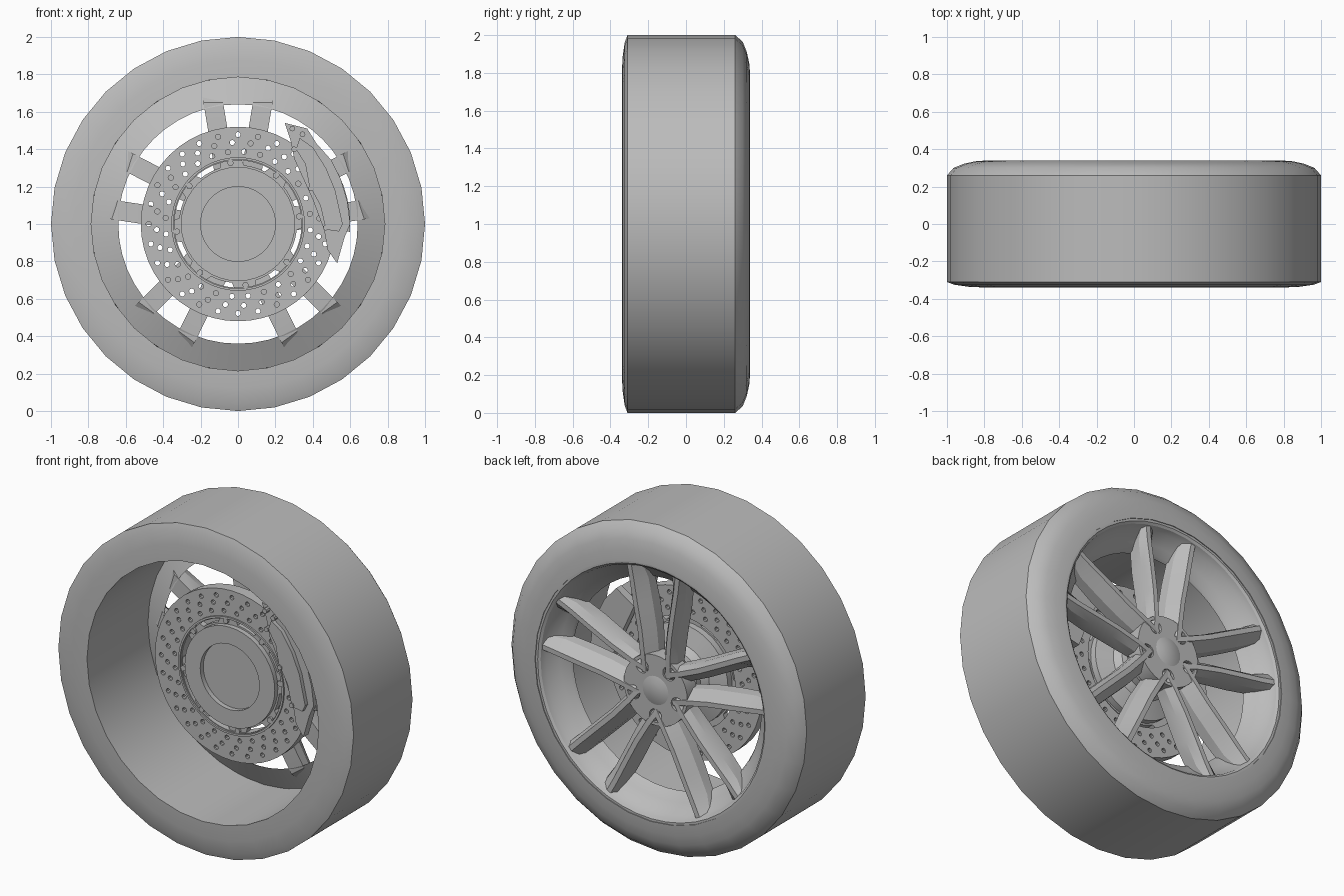
import bpy, bmesh
from math import sin, cos, pi, radians
from mathutils import Matrix, Vector

cube = bpy.data.objects.get("Cube")
if cube:
    bpy.data.objects.remove(cube)

grey = bpy.data.materials.new("plain grey")
grey.use_nodes = True
grey.diffuse_color = (0.5, 0.5, 0.5, 1)
grey.node_tree.nodes["Principled BSDF"].inputs["Base Color"].default_value = (0.5, 0.5, 0.5, 1)

CENTRE = Vector((0, 0, 1))


def finish(ob, angle=30):
    ob.data.materials.clear()
    ob.data.materials.append(grey)
    bpy.ops.object.select_all(action='DESELECT')
    ob.select_set(True)
    bpy.context.view_layer.objects.active = ob
    bpy.ops.object.shade_smooth_by_angle(angle=radians(angle))
    return ob


def from_bmesh(name, bm, angle=30):
    bmesh.ops.remove_doubles(bm, verts=bm.verts, dist=0.0005)
    bmesh.ops.recalc_face_normals(bm, faces=bm.faces)
    me = bpy.data.meshes.new(name)
    bm.to_mesh(me)
    bm.free()
    ob = bpy.data.objects.new(name, me)
    ob.location = CENTRE
    bpy.context.collection.objects.link(ob)
    return finish(ob, angle)


def revolve(name, profile, steps=32, closed=True):
    """Spin a (radius, y) profile round the axle."""
    bm = bmesh.new()
    vs = [bm.verts.new((r, y, 0)) for r, y in profile]
    es = [bm.edges.new(p) for p in zip(vs, vs[1:])]
    if closed:
        es.append(bm.edges.new((vs[-1], vs[0])))
    bmesh.ops.spin(bm, geom=vs + es, cent=(0, 0, 0), axis=(0, 1, 0),
                   angle=2 * pi, steps=steps, use_merge=True)
    return from_bmesh(name, bm)


def circle(r, n, cx=0, cz=0):
    return [(cx + r * cos(2 * pi * i / n), cz + r * sin(2 * pi * i / n)) for i in range(n)]


def polar(r, degrees):
    return r * cos(radians(degrees)), r * sin(radians(degrees))


def plate(name, outlines, y0, y1):
    """Flat slab between y0 and y1; inner outlines become holes."""
    cu = bpy.data.curves.new(name, 'CURVE')
    cu.dimensions, cu.fill_mode, cu.extrude = '2D', 'BOTH', (y1 - y0) / 2
    for pts in outlines:
        sp = cu.splines.new('POLY')
        sp.points.add(len(pts) - 1)
        sp.use_cyclic_u = True
        for p, (x, z) in zip(sp.points, pts):
            p.co = (x, z, 0, 1)
    ob = bpy.data.objects.new(name, cu)
    bpy.context.collection.objects.link(ob)
    ob.rotation_euler.x = pi / 2
    ob.location = CENTRE + Vector((0, (y0 + y1) / 2, 0))
    bpy.ops.object.select_all(action='DESELECT')
    ob.select_set(True)
    bpy.context.view_layer.objects.active = ob
    bpy.ops.object.convert(target='MESH')
    return finish(bpy.context.object)


# Tyre and rim
revolve("tyre", [(.785, -.34), (.88, -.336), (.96, -.325), (1, -.31), (1, .26),
                 (.965, .3), (.91, .322), (.85, .335), (.785, .34)])
revolve("rim", [(.785, .25), (.64, .18), (.65, .2), (.69, .23), (.745, .29),
                (.757, .325), (.77, .335), (.787, .335)], 48)

# Five pairs of ridged spokes: stations of (radius, sideways, ridge y, underside y)
stations = [(.09, .07, .29, .2), (.2, .075, .3, .18), (.35, .09, .305, .17),
            (.5, .115, .31, .17), (.65, .14, .312, .185), (.752, .155, .318, .28)]
bm = bmesh.new()
for pair in range(5):
    turn = Matrix.Rotation(pair * 2 * pi / 5, 4, 'Y')
    for side in (-1, 1):
        rings = []
        for r, c, top, low in stations:
            mid = low + (top - low) * 0.6
            section = [(c - .06, low), (c + .045, low), (c + .045, mid),
                       (c + .025, top), (c - .005, top), (c - .055, mid - .02)]
            rings.append([bm.verts.new(turn @ Vector((side * x, y, r))) for x, y in section])
        for a, b in zip(rings, rings[1:]):
            for i in range(6):
                j = (i + 1) % 6
                bm.faces.new((a[i], a[j], b[j], b[i]))
        bm.faces.new(rings[0])
        bm.faces.new(rings[-1])
from_bmesh("spokes", bm, 20)

# Wheel centre with five lug pockets
lugs = [polar(.155, -90 + 72 * i) for i in range(5)]
plate("wheel_centre", [circle(.215, 40)] + [circle(.042, 16, *p) for p in lugs], .2, .295)
plate("wheel_centre_back", [circle(.2, 40)], .17, .215)
revolve("centre_cap", [(0, .31), (.05, .307), (.09, .294)], 24, False)
for p in lugs:
    plate("lug_bolt", [circle(.026, 6, *p)], .2, .255)

# Drilled brake disc
holes = [circle(.014, 10, *polar(r, i * 360 / 28 + twist))
         for i in range(28) for r, twist in ((.478, 0), (.436, 4), (.388, 8))]
plate("brake_disc", [circle(.52, 48), circle(.34, 48)] + holes, -.06, .01)
plate("disc_lip", [circle(.357, 48), circle(.345, 48)], -.07, -.055)

# Scalloped carrier and its bolts
bolt_angles = [7 + 45 * i for i in range(8)]
plate("disc_carrier", [[polar(.348 if (a - 7 + 10) % 45 <= 20 else .315, a)
                        for a in range(0, 360, 3)]], -.05, -.01)
for a in bolt_angles:
    plate("carrier_bolt", [circle(.017, 8, *polar(.329, a))], -.065, -.045)

# Hub with recessed face, running back to the wheel centre
revolve("hub", [(0, -.02), (.2, -.02), (.2, -.08), (.305, -.08), (.305, .03),
                (.2, .06), (.17, .1), (.17, .18), (0, .18)], 40, False)

# Brake caliper: inner plate, bridge over the disc edge, outer plate
body = [(.25, 1.54), (.37, 1.51), (.42, 1.43), (.5, 1.34), (.55, 1.24), (.585, 1.12),
        (.6, 1.0), (.57, .93), (.53, .79), (.48, .86), (.46, .97), (.4, 1.13),
        (.35, 1.24), (.3, 1.35), (.28, 1.45)]
body = [(x, z - 1) for x, z in body]
plate("caliper_inner", [body], -.125, -.075)
plate("caliper_outer", [[(x, z) for x, z in body[2:7] + body[10:14]]], .025, .075)
arc = range(-4, 50, 6)
plate("caliper_bridge", [[polar(.6, a) for a in arc] + [polar(.53, a) for a in reversed(arc)]],
      -.1, .05)
panel = [(.33, 1.46), (.4, 1.41), (.47, 1.3), (.52, 1.18), (.56, 1.0), (.54, .96),
         (.47, .97), (.44, 1.1), (.38, 1.21), (.36, 1.32), (.31, 1.4)]
plate("caliper_panel", [[(x, z - 1) for x, z in panel]], -.15, -.12)
for x, z in ((.29, .51), (.345, .48), (.3, .4), (.39, .19), (.47, -.02)):
    plate("caliper_bolt", [circle(.015, 8, x, z)], -.158, -.12)
